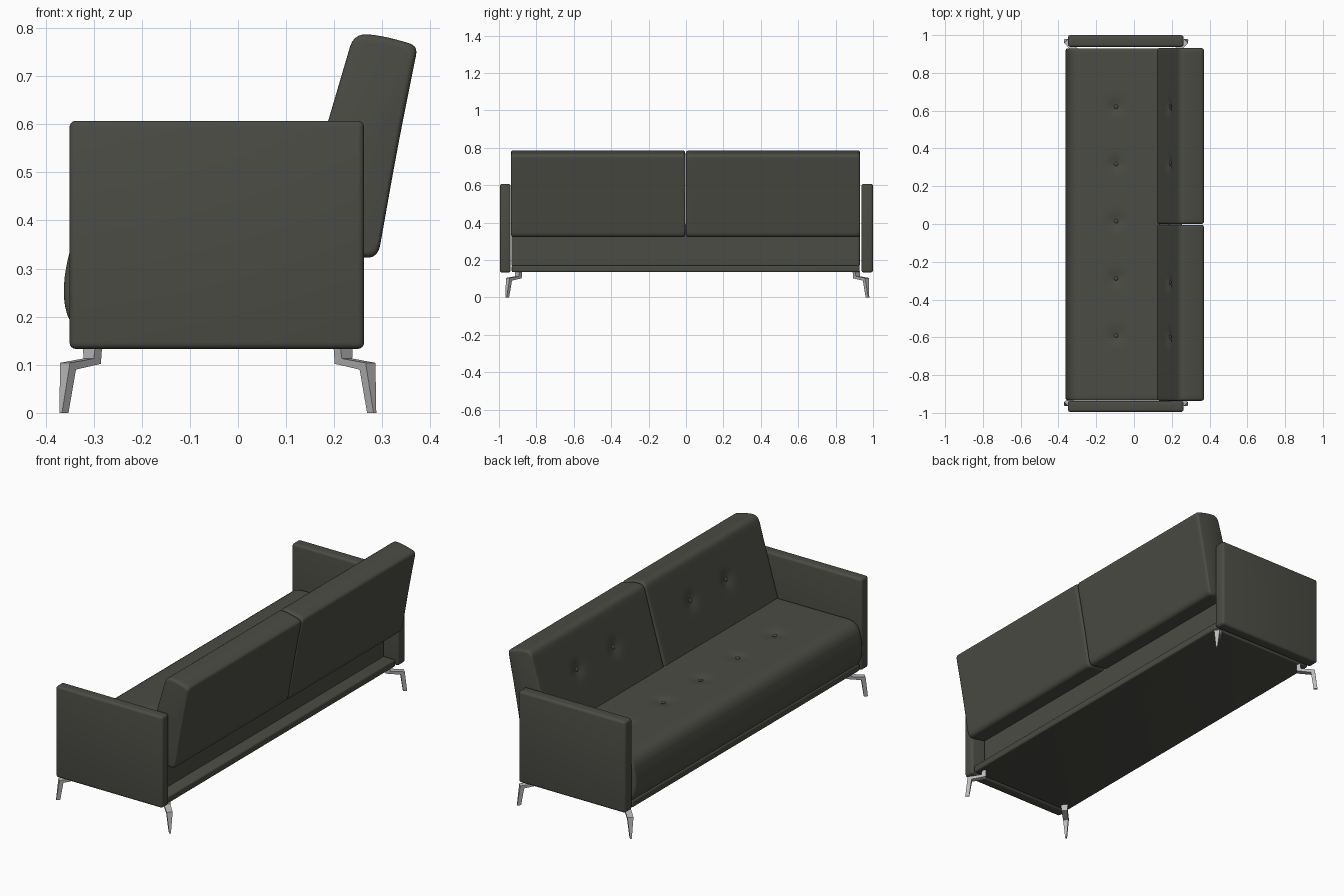
import bpy, bmesh, math
from mathutils import Vector

cube = bpy.data.objects.get("Cube")
if cube:
    bpy.data.objects.remove(cube)


def material(name, rgb, metallic=0.0):
    m = bpy.data.materials.new(name)
    m.use_nodes = True
    m.diffuse_color = (*rgb, 1)
    bsdf = m.node_tree.nodes["Principled BSDF"]
    bsdf.inputs["Base Color"].default_value = (*rgb, 1)
    bsdf.inputs["Roughness"].default_value = 0.6
    return m


LEATHER = material("charcoal leather", (0.072, 0.072, 0.060))
METAL = material("brushed steel", (0.5, 0.5, 0.5))


def finish(name, bm, mat, angle=40):
    bmesh.ops.recalc_face_normals(bm, faces=bm.faces)
    me = bpy.data.meshes.new(name)
    bm.to_mesh(me)
    bm.free()
    ob = bpy.data.objects.new(name, me)
    bpy.context.collection.objects.link(ob)
    me.materials.append(mat)
    bpy.ops.object.select_all(action="DESELECT")
    ob.select_set(True)
    bpy.context.view_layer.objects.active = ob
    bpy.ops.object.shade_smooth_by_angle(angle=math.radians(angle))
    return ob


def rounded_box(name, lo, hi, radius, mat):
    lo, hi = Vector(lo), Vector(hi)
    bm = bmesh.new()
    bmesh.ops.create_cube(bm, size=1)
    for v in bm.verts:
        v.co = (lo + hi) / 2 + v.co * (hi - lo)
    bmesh.ops.bevel(bm, geom=bm.edges[:], offset=radius, segments=4,
                    profile=0.5, affect="EDGES")
    return finish(name, bm, mat)


def rounded_outline(corners, step=0.02):
    """Round each (x, z, radius) corner, then split long straight runs."""
    pts, n = [], len(corners)
    for i, (x, z, r) in enumerate(corners):
        p = Vector((x, z))
        a = Vector(corners[i - 1][:2]) - p
        b = Vector(corners[(i + 1) % n][:2]) - p
        s = p + a.normalized() * min(r, a.length / 2)
        e = p + b.normalized() * min(r, b.length / 2)
        for k in range(6):
            t = k / 5
            pts.append(s * (1 - t) ** 2 + p * 2 * t * (1 - t) + e * t * t)
    out = []
    for i, p in enumerate(pts):
        q = pts[(i + 1) % len(pts)]
        parts = max(1, round((q - p).length / step))
        if (q - p).length > 1e-5:
            out += [p.lerp(q, k / parts) for k in range(parts)]
    return out


def cushion(name, corners, y0, y1, radius, buttons, inward):
    """Loft a side outline along y, with soft ends and a dimple per button."""
    outline = rounded_outline(corners)
    xs, zs = [p.x for p in outline], [p.y for p in outline]
    mid = Vector(((min(xs) + max(xs)) / 2, (min(zs) + max(zs)) / 2))
    w, h = max(xs) - min(xs), max(zs) - min(zs)
    arc = [k * math.pi / 8 for k in range(5)]
    ends = [(radius * (1 - math.sin(a)), radius * (1 - math.cos(a))) for a in arc]
    # each station is (y, inset of the outline)
    stations = [(y0 + d, i) for i, d in ends]
    count = round((y1 - y0) / 0.02)
    stations += [(y0 + radius + (y1 - y0 - 2 * radius) * k / count, 0)
                 for k in range(1, count)]
    stations += [(y1 - d, i) for i, d in reversed(ends)]
    bm = bmesh.new()
    rings = []
    for y, inset in stations:
        ring = []
        for p in outline:
            d = p - mid
            co = Vector((mid.x + d.x * (1 - 2 * inset / w), y,
                         mid.y + d.y * (1 - 2 * inset / h)))
            pull = sum(math.exp(-((co - b).length / 0.035) ** 2) for b in buttons)
            ring.append(bm.verts.new(co + inward * 0.012 * pull))
        rings.append(ring)
    n = len(outline)
    for a, b in zip(rings, rings[1:]):
        for i in range(n):
            j = (i + 1) % n
            bm.faces.new((a[i], a[j], b[j], b[i]))
    bm.faces.new(rings[0])
    bm.faces.new(rings[-1])
    finish(name, bm, LEATHER)
    # upholstery buttons sitting in the dimples
    for k, b in enumerate(buttons):
        bm = bmesh.new()
        bmesh.ops.create_uvsphere(bm, u_segments=16, v_segments=8, radius=0.011)
        turn = inward.to_track_quat("Z", "Y")
        for v in bm.verts:
            v.co.z *= 0.5
            v.co = turn @ v.co + b + inward * 0.009
        finish(f"{name}_button_{k + 1}", bm, LEATHER)


# base frame and arms
rounded_box("base_frame", (-0.345, -0.932, 0.135), (0.255, 0.928, 0.172), 0.008, LEATHER)
for side, y0, y1 in (("right", -0.995, -0.937), ("left", 0.938, 1.0)):
    rounded_box(side + "_arm", (-0.35, y0, 0.133), (0.262, y1, 0.607), 0.013, LEATHER)

# seat cushion with a bulging front
seat = [(-0.335, 0.165, 0.01), (-0.362, 0.215, 0.04), (-0.362, 0.29, 0.05),
        (-0.335, 0.39, 0.06), (0.19, 0.388, 0.02), (0.19, 0.165, 0.01)]
seat_buttons = [Vector((-0.095, 0.015 + 0.303 * k, 0.39)) for k in range(-2, 3)]
cushion("seat_cushion", seat, -0.934, 0.93, 0.012, seat_buttons, Vector((0, 0, -1)))

# two reclined back cushions
back = [(0.112, 0.35, 0.03), (0.29, 0.318, 0.03), (0.333, 0.56, 0.1),
        (0.374, 0.763, 0.02), (0.3, 0.784, 0.05), (0.241, 0.789, 0.03)]
lean = Vector((0.241 - 0.112, 0, 0.789 - 0.35)).normalized()
into_back = Vector((lean.z, 0, -lean.x))
foot = Vector((0.112, 0, 0.35))
for side, y0, y1, ys in (("right", -0.936, -0.004, (-0.6, -0.31)),
                         ("left", 0.0, 0.931, (0.32, 0.62))):
    spots = [foot + lean * 0.255 + Vector((0, y, 0)) for y in ys]
    cushion(side + "_back_cushion", back, y0, y1, 0.014, spots, into_back)

# bent steel legs, pointing diagonally outward: (outward, height, half width)
leg = [(0.0, 0.14), (0.0, 0.102), (0.072, 0.09), (0.085, 0.0),
       (0.104, 0.0), (0.091, 0.104), (0.022, 0.113), (0.02, 0.14)]
for xs, xname in ((-1, "front"), (1, "rear")):
    for ys, yname in ((-1, "right"), (1, "left")):
        out = Vector((xs, ys, 0)).normalized()
        across = Vector((-out.y, out.x, 0))
        origin = Vector((-0.042 + xs * 0.253, 0.0075 + ys * 0.896, 0))
        bm = bmesh.new()
        sides = []
        for s in (-1, 1):
            sides.append([bm.verts.new(origin + out * r + Vector((0, 0, z))
                          + across * s * (0.004 + 0.1 * z)) for r, z in leg])
        a, b = sides
        bm.faces.new(a)
        bm.faces.new(b)
        for i in range(len(leg)):
            j = (i + 1) % len(leg)
            bm.faces.new((a[i], a[j], b[j], b[i]))
        finish(f"{xname}_{yname}_leg", bm, METAL, 20)
